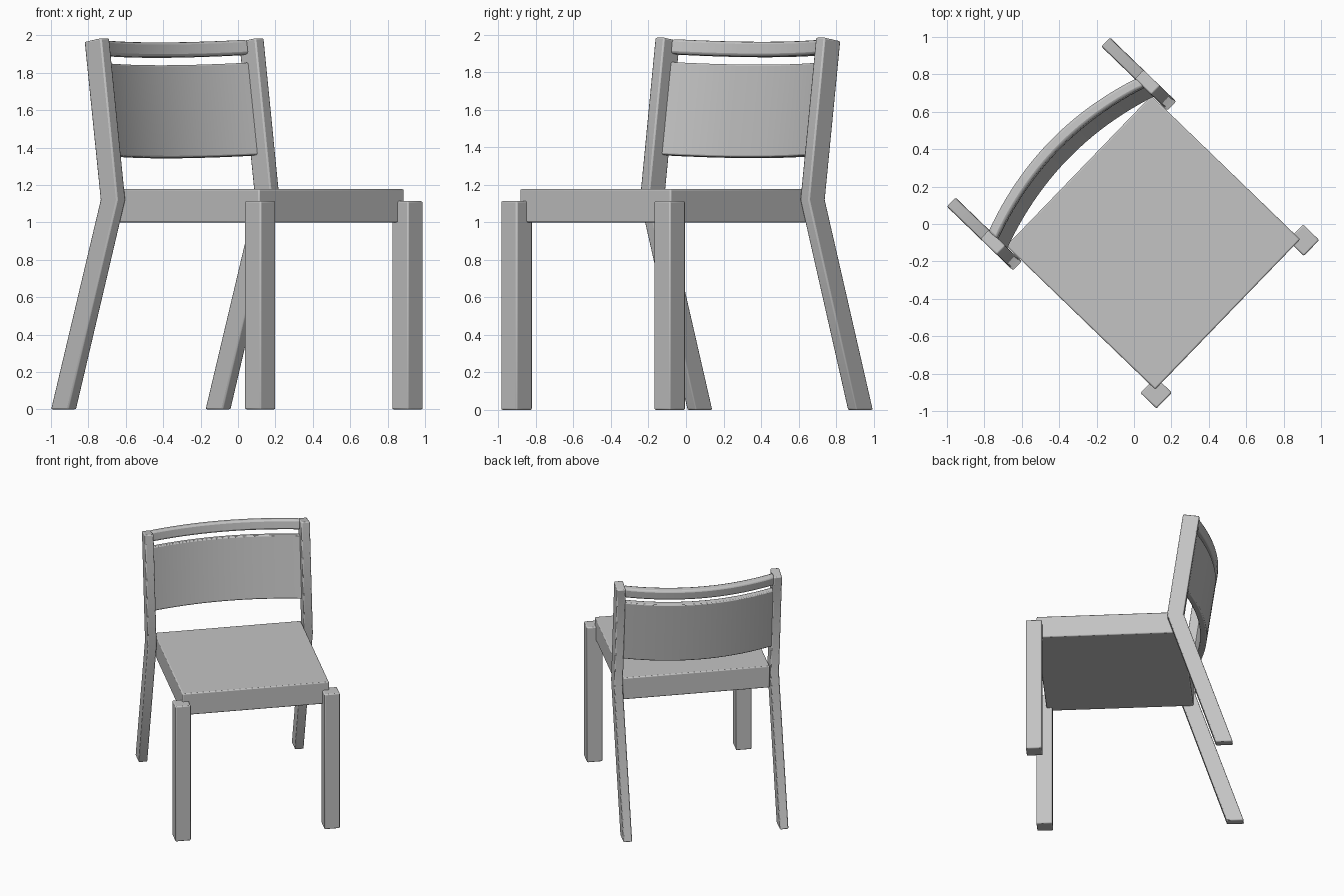
import bpy, bmesh, math

if "Cube" in bpy.data.objects:
    bpy.data.objects.remove(bpy.data.objects["Cube"], do_unlink=True)

TURN = math.radians(46)   # the whole chair stands turned about z
SLOPE = 0.142             # backward lean of the back posts

grey = bpy.data.materials.new("plain_grey")
grey.use_nodes = True
colour = (0.55, 0.55, 0.55, 1)
grey.diffuse_color = colour
grey.node_tree.nodes["Principled BSDF"].inputs["Base Color"].default_value = colour


def loft(name, rings, bevel):
    """Join equal rings of points into a closed solid with softened edges."""
    bm = bmesh.new()
    loops = [[bm.verts.new(p) for p in ring] for ring in rings]
    n = len(loops[0])
    for a, b in zip(loops, loops[1:]):
        for i in range(n):
            j = (i + 1) % n
            bm.faces.new((a[i], a[j], b[j], b[i]))
    bm.faces.new(loops[0])
    bm.faces.new(loops[-1])
    bmesh.ops.recalc_face_normals(bm, faces=bm.faces)
    mesh = bpy.data.meshes.new(name)
    bm.to_mesh(mesh)
    bm.free()
    mesh.materials.append(grey)
    obj = bpy.data.objects.new(name, mesh)
    bpy.context.collection.objects.link(obj)
    obj.rotation_euler.z = TURN
    mod = obj.modifiers.new("soft_edges", "BEVEL")
    mod.width, mod.segments = bevel, 2
    mod.limit_method, mod.angle_limit = "ANGLE", math.radians(30)
    bpy.ops.object.select_all(action="DESELECT")
    obj.select_set(True)
    bpy.context.view_layer.objects.active = obj
    bpy.ops.object.shade_smooth_by_angle(angle=math.radians(35))
    return obj


def side_profile(name, profile, x0, x1, bevel=0.008):
    """Extrude a (y, z) profile across the width."""
    return loft(name, [[(x, y, z) for y, z in profile] for x in (x0, x1)], bevel)


def box(y0, y1, z0, z1):
    return [(y0, z0), (y1, z0), (y1, z1), (y0, z1)]


def curved_slat(name, z0, z1, front, thick, bevel, half=0.57, sag=0.1, steps=24):
    """Bowed, leaning slat between the posts; front is its y at z0."""
    rings = []
    for k in range(steps + 1):
        t = 2 * k / steps - 1
        bow = sag * (1 - t * t)
        ring = []
        for y, z in box(0, thick, z0, z1):
            ring.append((t * half, front + y + bow + SLOPE * (z - z0),
                         z - SLOPE * (y + bow)))
        rings.append(ring)
    return loft(name, rings, bevel)


# Seat
side_profile("seat", box(-0.696, 0.41, 1.0, 1.178), -0.558, 0.558)

# Legs, the back ones bent and continuing up as posts
back_post = [(0.658, 0), (0.787, 0), (0.418, 1.12),
             (0.537, 1.965), (0.413, 1.985), (0.293, 1.12)]
for side, s in (("right", -1), ("left", 1)):
    side_profile(side + "_front_leg", box(-0.772, -0.652, 0, 1.113), s * 0.508, s * 0.626)
    side_profile(side + "_back_leg", back_post, s * 0.561, s * 0.628)

# Backrest
curved_slat("back_panel", 1.362, 1.855, 0.394, 0.05, 0.008)
curved_slat("top_rail", 1.9, 1.978, 0.462, 0.06, 0.014)
